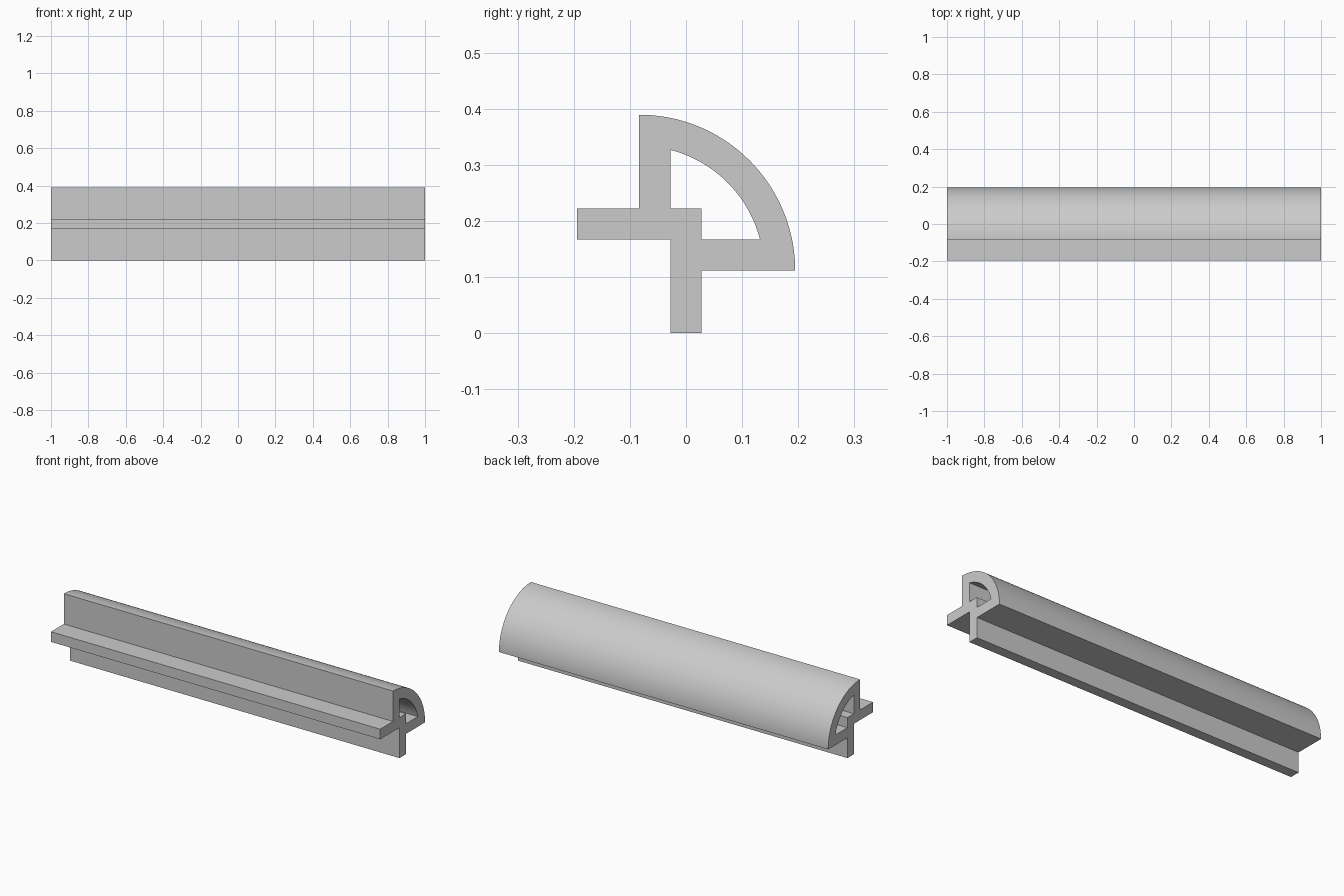
import bpy
import bmesh
from math import cos, sin, asin, pi, radians
from mathutils import Vector

cube = bpy.data.objects.get("Cube")
if cube:
    bpy.data.objects.remove(cube, do_unlink=True)

T = 0.0556                 # wall thickness
HALF = 1.0                 # half the length
FOOT = 0.5 * T             # half width of the foot
CY, CZ = -1.5 * T, 2 * T   # centre of the quarter round
R_OUT, R_IN = 5 * T, 4 * T
FIN = -3.5 * T             # outer edge of the side fin


def arc(radius, start, end, steps=48):
    angles = [start + (end - start) * i / steps for i in range(steps + 1)]
    return [(CY + radius * cos(a), CZ + radius * sin(a)) for a in angles]


# Outer outline: foot, quarter round, side fin
outline = [(-FOOT, 0), (FOOT, 0), (FOOT, CZ)]
outline += arc(R_OUT, 0, pi / 2)
outline += [(CY, CZ + 2 * T), (FIN, CZ + 2 * T), (FIN, CZ + T), (-FOOT, CZ + T)]

# Hollow chamber with the notched inner corner
tip = asin(T / R_IN)
hollow = [(FOOT, CZ + T)] + arc(R_IN, tip, pi / 2 - tip)
hollow += [(-FOOT, CZ + 2 * T), (FOOT, CZ + 2 * T)]

# Fill the section and extrude it along x
bm = bmesh.new()
edges = []
for loop in (outline, hollow):
    verts = [bm.verts.new((-HALF, y, z)) for y, z in loop]
    edges += [bm.edges.new((v, verts[i - 1])) for i, v in enumerate(verts)]
bmesh.ops.triangle_fill(bm, edges=edges, use_beauty=True, normal=Vector((-1, 0, 0)))
ends = bmesh.ops.extrude_face_region(bm, geom=bm.faces[:], use_keep_orig=True)
moved = [g for g in ends["geom"] if isinstance(g, bmesh.types.BMVert)]
bmesh.ops.translate(bm, verts=moved, vec=(2 * HALF, 0, 0))
bmesh.ops.recalc_face_normals(bm, faces=bm.faces[:])
bmesh.ops.dissolve_limit(bm, angle_limit=radians(0.5), verts=bm.verts[:], edges=bm.edges[:])

mesh = bpy.data.meshes.new("edge_trim_profile")
bm.to_mesh(mesh)
bm.free()
trim = bpy.data.objects.new("edge_trim_profile", mesh)
bpy.context.collection.objects.link(trim)

# Plain grey
grey = bpy.data.materials.new("light_grey")
grey.use_nodes = True
colour = (0.6, 0.6, 0.6, 1)
grey.diffuse_color = colour
grey.node_tree.nodes["Principled BSDF"].inputs["Base Color"].default_value = colour
mesh.materials.append(grey)

# Smooth rounds, sharp corners
bpy.ops.object.select_all(action="DESELECT")
trim.select_set(True)
bpy.context.view_layer.objects.active = trim
bpy.ops.object.shade_smooth_by_angle(angle=radians(25))
